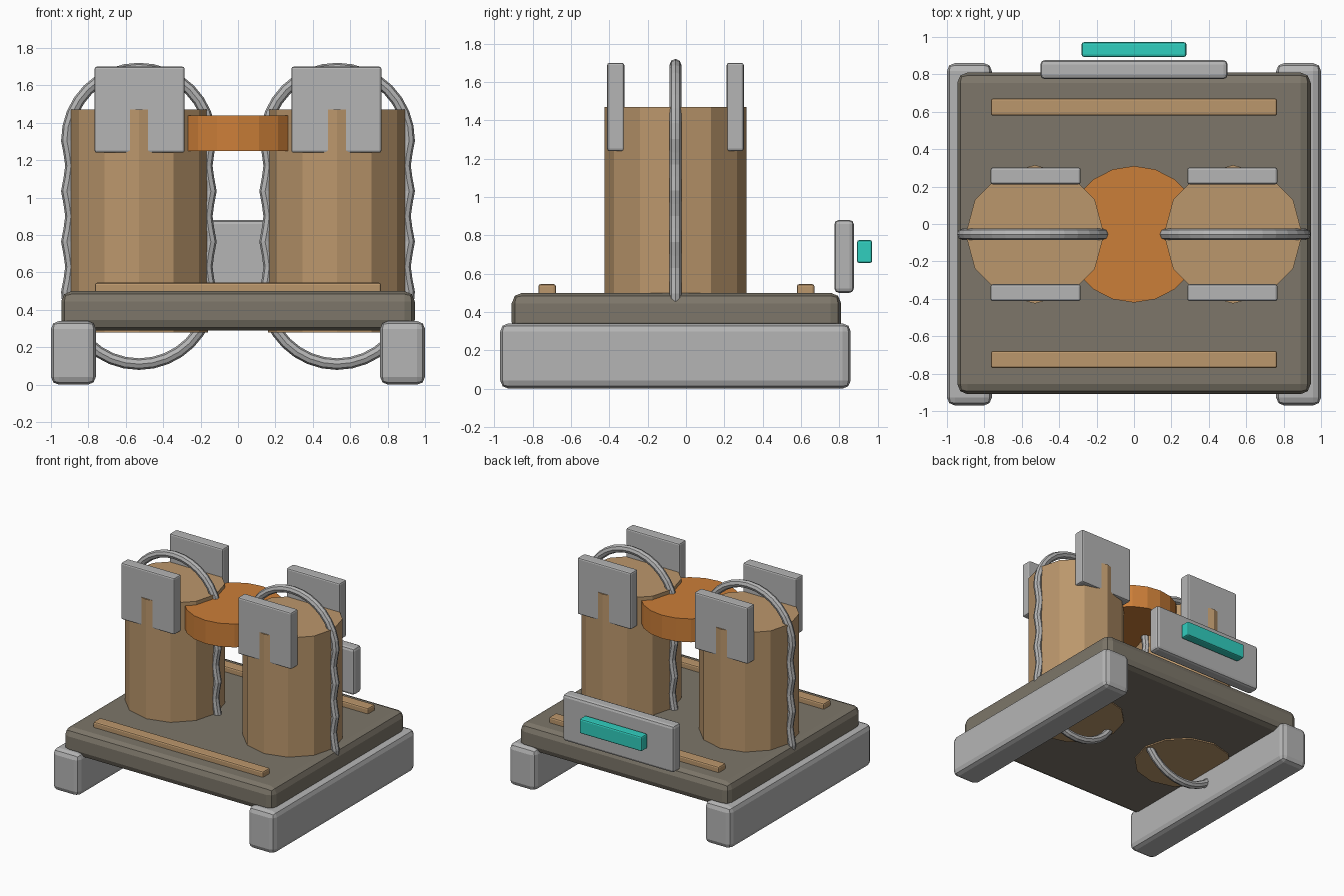
import bpy, math

if "Cube" in bpy.data.objects:
    bpy.data.objects.remove(bpy.data.objects["Cube"])

def material(name, rgb):
    m = bpy.data.materials.new(name)
    m.diffuse_color = (*rgb, 1)
    m.use_nodes = True
    m.node_tree.nodes["Principled BSDF"].inputs["Base Color"].default_value = m.diffuse_color
    return m

GREY = material("light_grey", (0.46, 0.46, 0.46))
DECK = material("dark_taupe", (0.205, 0.183, 0.143))
WOOD = material("tan", (0.50, 0.31, 0.15))
ORANGE = material("orange", (0.60, 0.21, 0.04))
TEAL = material("teal", (0.03, 0.62, 0.52))
CY = -0.055   # depth of the drum axis

def box(name, x, y, z, mat, bevel, segments=2):
    """Bevelled box from (min, max) ranges."""
    size = [b - a for a, b in (x, y, z)]
    bpy.ops.mesh.primitive_cube_add(size=1, location=[(a + b) / 2 for a, b in (x, y, z)])
    o = bpy.context.object
    o.name = name
    o.scale = size
    bpy.ops.object.transform_apply(location=False, rotation=False, scale=True)
    mod = o.modifiers.new("bevel", 'BEVEL')
    mod.width, mod.segments = bevel, segments
    o.data.materials.append(mat)
    return o

def cylinder(name, x, r, z0, z1, sides, mat):
    bpy.ops.mesh.primitive_cylinder_add(vertices=sides, radius=r, depth=z1 - z0,
                                        location=(x, CY, (z0 + z1) / 2))
    o = bpy.context.object
    o.name = name
    o.data.materials.append(mat)
    return o

def hoop(name, cx):
    """Upright oval strap with scalloped sides and round ends."""
    r, half, dent = 0.385, 0.405, 0.022
    pts = []
    for s in (1, -1):
        for i in range(17):                      # round end
            a = math.pi * i / 16
            pts.append((s * r * math.cos(a), s * (half + r * math.sin(a))))
        for i in range(1, 12):                   # scalloped side
            t = i / 12
            w = r - dent * abs(math.sin(3 * math.pi * t)) ** 1.5
            pts.append((-s * w, s * half * (1 - 2 * t)))
    cu = bpy.data.curves.new(name, 'CURVE')
    cu.dimensions = '3D'
    cu.bevel_depth, cu.bevel_resolution = 0.031, 2
    sp = cu.splines.new('POLY')
    sp.points.add(len(pts) - 1)
    for p, (x, z) in zip(sp.points, pts):
        p.co = (cx + x, CY, 0.9 + z, 1)
    sp.use_cyclic_u = True
    sp.use_smooth = False
    cu.materials.append(GREY)
    o = bpy.data.objects.new(name, cu)
    bpy.context.collection.objects.link(o)
    bpy.ops.object.select_all(action='DESELECT')
    o.select_set(True)
    bpy.context.view_layer.objects.active = o
    bpy.ops.object.convert(target='MESH')

# Base deck and its raised strips
box("deck", (-0.945, 0.945), (-0.91, 0.81), (0.29, 0.50), DECK, 0.055)
for label, y in (("front", -0.725), ("back", 0.625)):
    box(label + "_strip", (-0.765, 0.765), (y - 0.046, y + 0.046), (0.47, 0.545), WOOD, 0.012)

# Drums, hoops, clamp plates and skids on both sides
for label, s in (("left", -1), ("right", 1)):
    xs = lambda a, b: tuple(sorted((s * a, s * b)))
    box(label + "_skid", xs(0.76, 1.0), (-0.97, 0.86), (0.0, 0.34), GREY, 0.042)
    cylinder(label + "_drum", s * 0.53, 0.37, 0.28, 1.47, 12, WOOD)
    hoop(label + "_hoop", s * 0.53)
    for end, y in (("front", CY - 0.312), ("back", CY + 0.312)):
        box(f"{label}_{end}_plate", xs(0.285, 0.767), (y - 0.045, y + 0.045),
            (1.24, 1.70), GREY, 0.012)

# Disc bridging the drums
cylinder("bridge_disc", 0, 0.365, 1.25, 1.44, 20, ORANGE)

# Rear panel with its light bar
box("rear_panel", (-0.5, 0.5), (0.775, 0.876), (0.50, 0.88), GREY, 0.022)
box("light_bar", (-0.28, 0.28), (0.893, 0.972), (0.655, 0.775), TEAL, 0.012)
